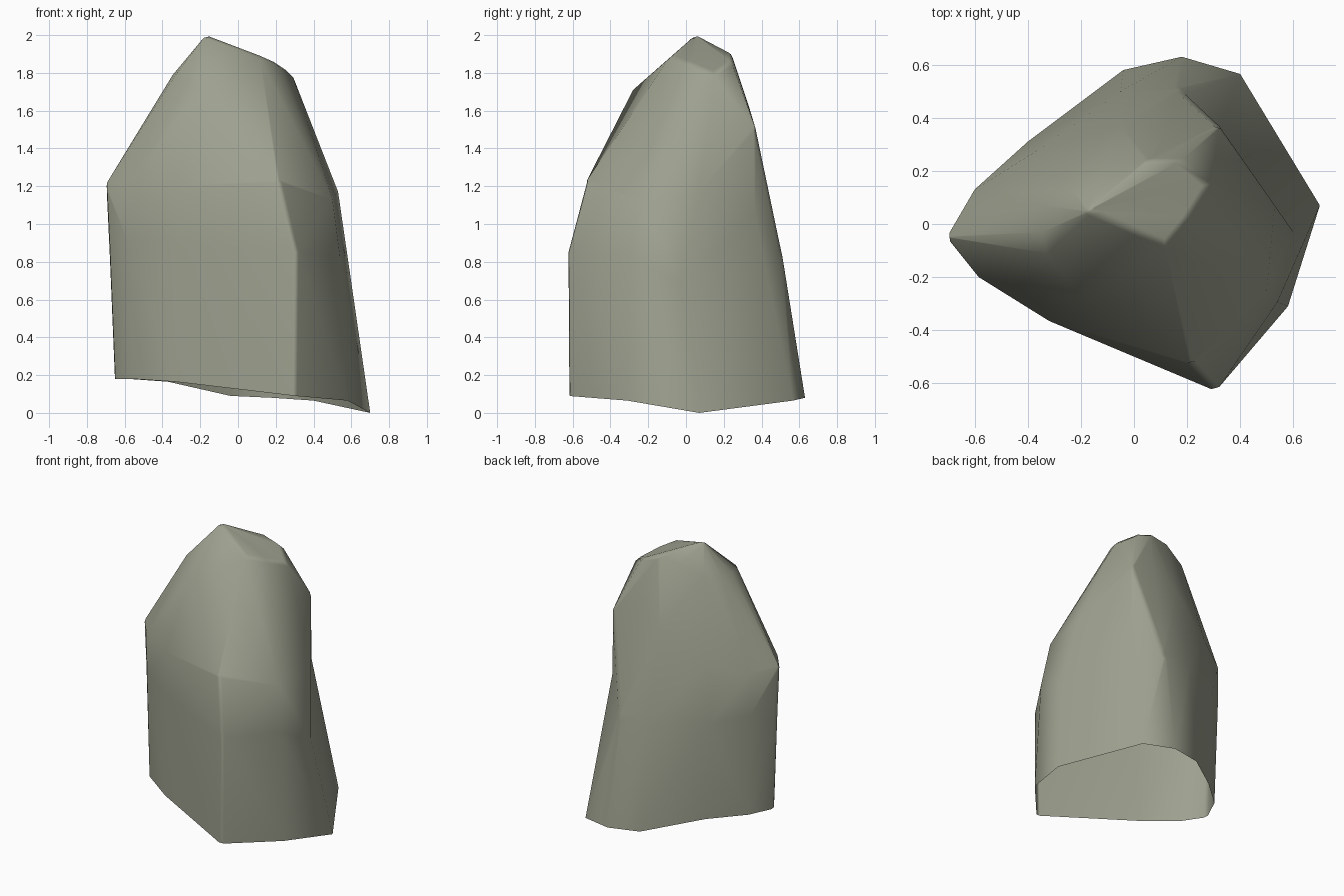
import bpy, bmesh
from mathutils import Vector

if "Cube" in bpy.data.objects:
    bpy.data.objects.remove(bpy.data.objects["Cube"])

# Cross-sections of the boulder, counter-clockwise from the front corner
RINGS = [
    # sloping rim of the open base
    [(.30, -.625, .09), (.58, -.31, .065), (.70, .07, 0), (.40, .565, .065),
     (.18, .63, .08), (-.04, .58, .09), (-.37, .31, .165), (-.58, .12, .18),
     (-.66, -.05, .18), (-.56, -.20, .18), (-.33, -.355, .165)],
    # waist, where the rear flare meets the upright right face
    [(.31, -.63, .85), (.54, -.295, .83), (.60, -.03, .69), (.325, .365, 1.05),
     (.17, .51, .83), (-.05, .50, .85), (-.40, .31, .85), (-.60, .13, .90),
     (-.69, -.05, .90), (-.58, -.20, .90), (-.32, -.36, .90)],
    # shoulder
    [(.22, -.53, 1.22), (.50, -.25, 1.13), (.53, .07, 1.17), (.32, .37, 1.5),
     (.12, .34, 1.6), (-.05, .37, 1.45), (-.36, .28, 1.25), (-.60, .13, 1.2),
     (-.705, -.05, 1.2), (-.585, -.20, 1.2), (-.32, -.365, 1.2)],
    # crown
    [(.12, -.08, 1.89), (.21, .03, 1.85), (.285, .15, 1.8), (.18, .24, 1.86),
     (.06, .24, 1.9), (-.09, .22, 1.89), (-.26, .17, 1.82), (-.34, .07, 1.79),
     (-.345, -.03, 1.79), (-.33, -.11, 1.79), (-.20, -.28, 1.71)],
]
PEAK = (-.17, .05, 2.0)

# Loft the sections, splitting each patch along its outward fold
bm = bmesh.new()
rings = [[bm.verts.new(p) for p in ring] for ring in RINGS]
n = len(RINGS[0])
peak = bm.verts.new(PEAK)
for i in range(n):
    j = (i + 1) % n
    for low, high in zip(rings, rings[1:]):
        a, b, c, d = low[i], low[j], high[j], high[i]
        if (b.co - a.co).cross(d.co - a.co).dot(c.co - a.co) < 0:
            tris = ((a, b, d), (b, c, d))
        else:
            tris = ((a, b, c), (a, c, d))
        for t in tris:
            bm.faces.new(t)
    bm.faces.new((rings[-1][i], rings[-1][j], peak))
for f in bm.faces:
    f.smooth = True

mesh = bpy.data.meshes.new("boulder")
bm.to_mesh(mesh)
bm.free()
rock = bpy.data.objects.new("boulder", mesh)
bpy.context.collection.objects.link(rock)

# Worn ridges: narrow bevels with face-weighted shading
bevel = rock.modifiers.new("worn ridges", 'BEVEL')
bevel.width = .02
bevel.segments = 1
bevel.limit_method = 'ANGLE'
bevel.angle_limit = .75
normals = rock.modifiers.new("soft shading", 'WEIGHTED_NORMAL')
normals.keep_sharp = False

# Single grey-green stone colour
stone = bpy.data.materials.new("grey green stone")
stone.diffuse_color = (.34, .355, .275, 1)
stone.use_nodes = True
stone.node_tree.nodes["Principled BSDF"].inputs["Base Color"].default_value = stone.diffuse_color
mesh.materials.append(stone)
